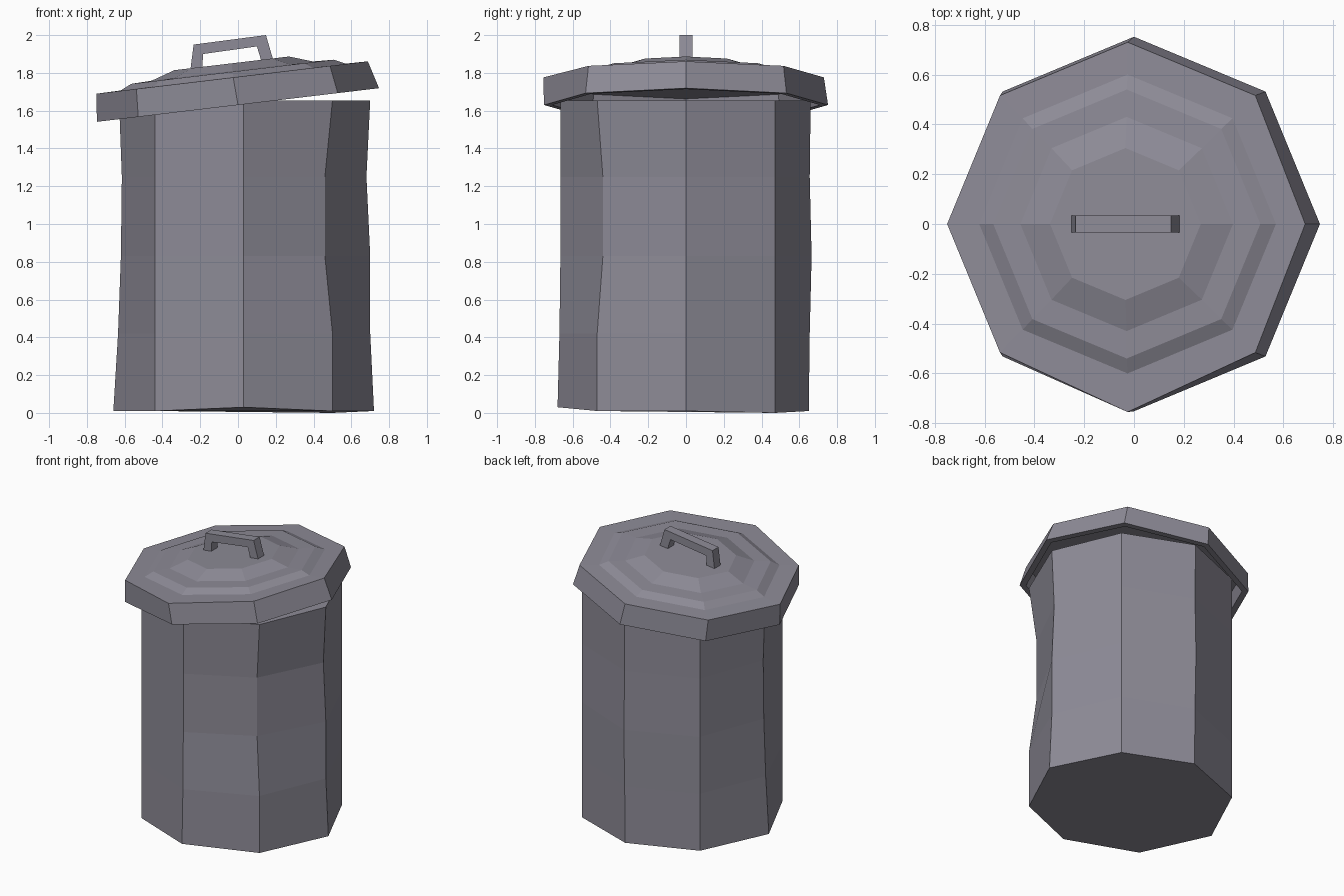
import bpy, bmesh, math
from mathutils import Vector, Matrix

if "Cube" in bpy.data.objects:
    bpy.data.objects.remove(bpy.data.objects["Cube"])

metal = bpy.data.materials.new("grey_metal")
metal.diffuse_color = (0.27, 0.26, 0.31, 1)
metal.use_nodes = True
metal.node_tree.nodes["Principled BSDF"].inputs["Base Color"].default_value = metal.diffuse_color
N = 8


def finish(name, bm):
    bmesh.ops.recalc_face_normals(bm, faces=bm.faces)
    me = bpy.data.meshes.new(name)
    bm.to_mesh(me)
    bm.free()
    me.materials.append(metal)
    ob = bpy.data.objects.new(name, me)
    bpy.context.collection.objects.link(ob)
    return ob


def loft(bm, rings):
    """Skin octagonal rings of points and cap both ends."""
    loops = [[bm.verts.new(p) for p in r] for r in rings]
    for a, b in zip(loops, loops[1:]):
        for i in range(N):
            j = (i + 1) % N
            bm.faces.new((a[i], a[j], b[j], b[i]))
    bm.faces.new(loops[0])
    bm.faces.new(loops[-1])


def octagon(cx, rx, ry, z):
    return [Vector((cx + rx * math.cos(i * math.pi / 4), ry * math.sin(i * math.pi / 4), z))
            for i in range(N)]


# Body: z, left x, right x, front y, back y for each ring
rings = []
for k, (z, x0, x1, y0, y1) in enumerate([
        (0.01, -0.66, 0.72, -0.68, 0.65), (0.42, -0.635, 0.70, -0.67, 0.655),
        (0.83, -0.62, 0.70, -0.665, 0.665), (1.25, -0.615, 0.68, -0.665, 0.655),
        (1.655, -0.63, 0.70, -0.665, 0.66)]):
    ring = octagon(0.03, 0.665, 0.665, z)
    ring[0].x, ring[4].x, ring[6].y, ring[2].y = x1, x0, y0, y1
    if k in (2, 3):                      # dent in the front right corner
        ring[7].x, ring[7].y = 0.46, -0.44
    if k == 0:                           # uneven foot
        ring[6].z = 0.03
        ring[1].z = 0.0
    rings.append(ring)
bm = bmesh.new()
loft(bm, rings)
finish("can_body", bm)

# Lid: hollow underside, rim, then two raised steps, tilted up to the right
profile = [(0.69, 0.115), (0.71, 0.0), (0.752, 0.0), (0.73, 0.148), (0.60, 0.150),
           (0.54, 0.178), (0.43, 0.182), (0.305, 0.223)]
rings = [octagon(-0.008 if z > 0.12 else 0, r, r, z) for r, z in profile]
rings[3][6].y = -0.755                   # slightly bent rim
rings[3][0].x = 0.71
bm = bmesh.new()
loft(bm, rings)
bm.transform(Matrix.Translation((0, 0, 1.63)) @ Matrix.Rotation(math.radians(-6.8), 4, 'Y'))
finish("lid", bm)

# Handle: bent bar outline in the xz plane, extruded across y
outline = [(-0.254, 1.80), (-0.235, 1.95), (0.148, 2.0), (0.183, 1.88), (0.19, 1.84),
           (0.125, 1.84), (0.12, 1.875), (0.10, 1.94), (-0.185, 1.90), (-0.19, 1.80)]
bm = bmesh.new()
sides = [[bm.verts.new((x, y, z)) for x, z in outline] for y in (-0.034, 0.034)]
n = len(outline)
for i in range(n):
    j = (i + 1) % n
    bm.faces.new((sides[0][i], sides[0][j], sides[1][j], sides[1][i]))
for s in sides:                          # legs and grip as separate quads
    for q in ((0, 1, 8, 9), (1, 2, 7, 8), (2, 3, 6, 7), (3, 4, 5, 6)):
        bm.faces.new([s[i] for i in q])
finish("lid_handle", bm)
